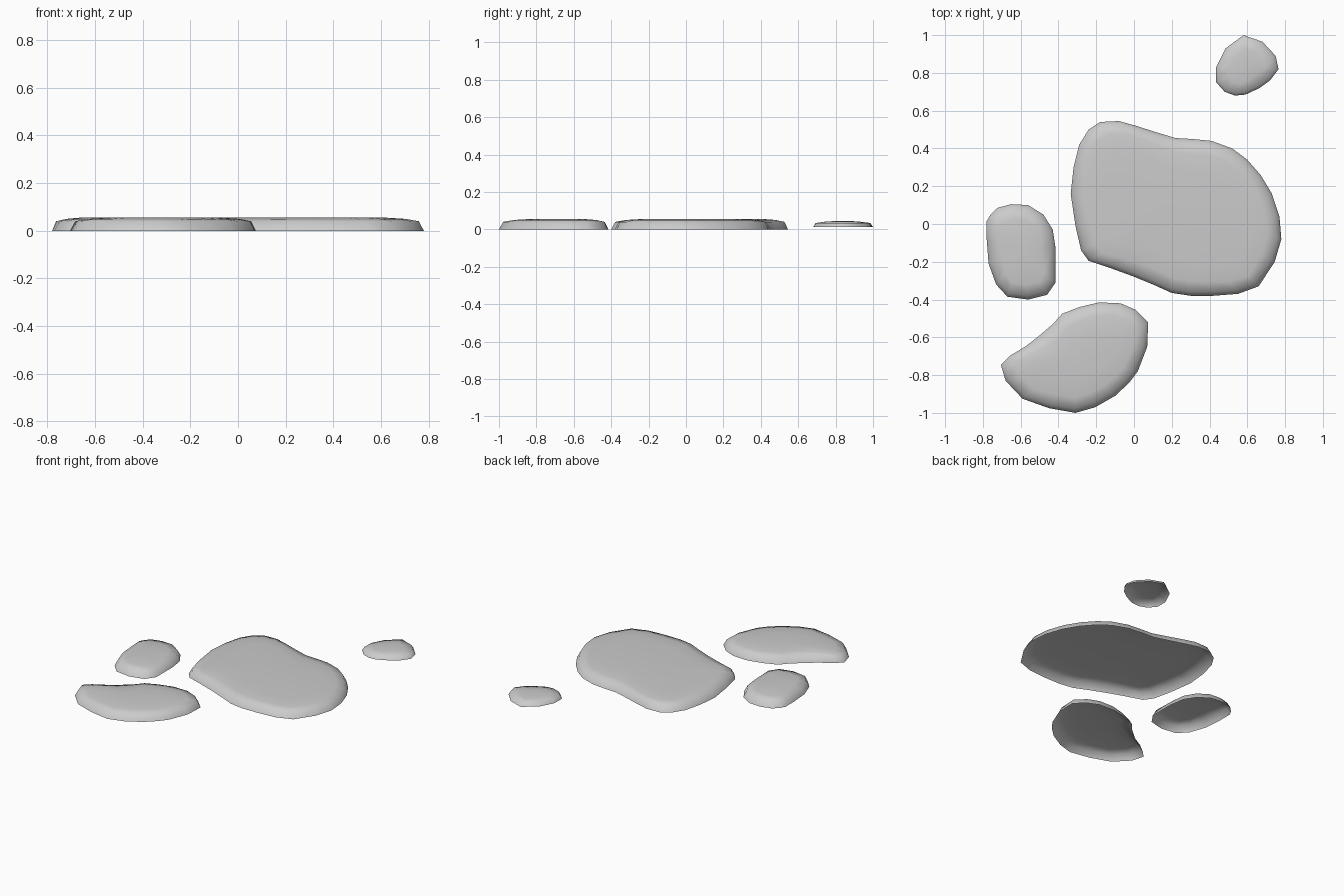
import bpy
import bmesh
from mathutils import Vector

# Remove the default cube
cube = bpy.data.objects.get("Cube")
if cube:
    bpy.data.objects.remove(cube, do_unlink=True)

# One plain stone colour
stone_grey = bpy.data.materials.new("stone_grey")
stone_grey.use_nodes = True
colour = (0.6, 0.6, 0.6, 1)
stone_grey.diffuse_color = colour
stone_grey.node_tree.nodes["Principled BSDF"].inputs["Base Color"].default_value = colour


def ring(bm, outline, centre, inset, height):
    """Add one loop of the outline, pulled towards the centre by a fixed distance."""
    verts = []
    for point in outline:
        arm = point - centre
        reach = max(arm.length - inset, arm.length * 0.3)
        spot = centre + arm.normalized() * reach
        verts.append(bm.verts.new((spot.x, spot.y, height)))
    return verts


def stepping_stone(name, outline_cm, profile):
    """Build a thin open-bottomed slab with rounded shoulders from its outline."""
    outline = [Vector(pair) / 100 for pair in outline_cm]
    low = Vector((min(p.x for p in outline), min(p.y for p in outline)))
    high = Vector((max(p.x for p in outline), max(p.y for p in outline)))
    centre = (low + high) / 2

    bm = bmesh.new()
    rings = [ring(bm, outline, centre, inset, height) for inset, height in profile]
    count = len(outline)

    # Sloping wall and shoulder
    for lower, upper in zip(rings, rings[1:]):
        for i in range(count):
            j = (i + 1) % count
            bm.faces.new((lower[i], lower[j], upper[j], upper[i]))

    # Nearly flat top, as a fan around the centre
    peak = bm.verts.new((centre.x, centre.y, profile[-1][1]))
    for i in range(count):
        bm.faces.new((rings[-1][i], rings[-1][(i + 1) % count], peak))

    # An open shell needs its normals turned so that the top looks up
    bm.normal_update()
    if peak.normal.z < 0:
        bmesh.ops.reverse_faces(bm, faces=bm.faces[:])

    mesh = bpy.data.meshes.new(name)
    bm.to_mesh(mesh)
    bm.free()
    mesh.materials.append(stone_grey)
    for face in mesh.polygons:
        face.use_smooth = True
    stone = bpy.data.objects.new(name, mesh)
    bpy.context.collection.objects.link(stone)
    return stone


# Inset and height of each loop, from the ground to the top
slab_profile = [(0, 0), (.022, .04), (.08, .05), (.18, .056)]
pebble_profile = [(0, .012), (.014, .034), (.07, .041), (.12, .044)]

# Outlines in hundredths of a unit
stepping_stone("large_stone", [
    (-24, 50), (-18, 54), (-8, 54.5), (1, 52), (12, 48.5), (22, 45.5), (31, 45),
    (41, 44), (52, 40), (60, 34), (67, 26), (73, 16), (77, 4), (78, -8),
    (74.5, -20), (66, -33), (55, -37), (42, -38), (30, -38), (20, -36.5),
    (10, -32), (-1, -27.5), (-12, -23.5), (-24, -19.5), (-28, -14), (-31, -1),
    (-33.5, 16), (-32, 30), (-29, 42)], slab_profile)

stepping_stone("front_stone", [
    (-70.5, -74.5), (-66, -70), (-57, -64.5), (-50, -59), (-43, -53), (-38, -47.5),
    (-29, -44), (-18.5, -41.5), (-7, -42), (1, -45.5), (7.5, -52), (7, -65),
    (2, -78), (-2.5, -84), (-10, -91), (-20.5, -97), (-31, -100), (-45, -97.5),
    (-59, -92.5), (-68, -83)], slab_profile)

stepping_stone("right_stone", [
    (-65, 10.5), (-56, 10), (-48, 5), (-43, -3), (-41.5, -13), (-41.5, -31),
    (-46, -37.5), (-56, -40), (-67, -38.5), (-73, -32), (-77, -21), (-78, -8),
    (-78, 1.5), (-76, 5), (-72.5, 8.5)], slab_profile)

stepping_stone("back_pebble", [
    (58, 100), (68, 96.5), (75, 89), (76.5, 82), (72, 76), (66.5, 72), (59, 68.5),
    (53.5, 68), (48, 70), (43.5, 75), (43.5, 83), (48.5, 93)], pebble_profile)
